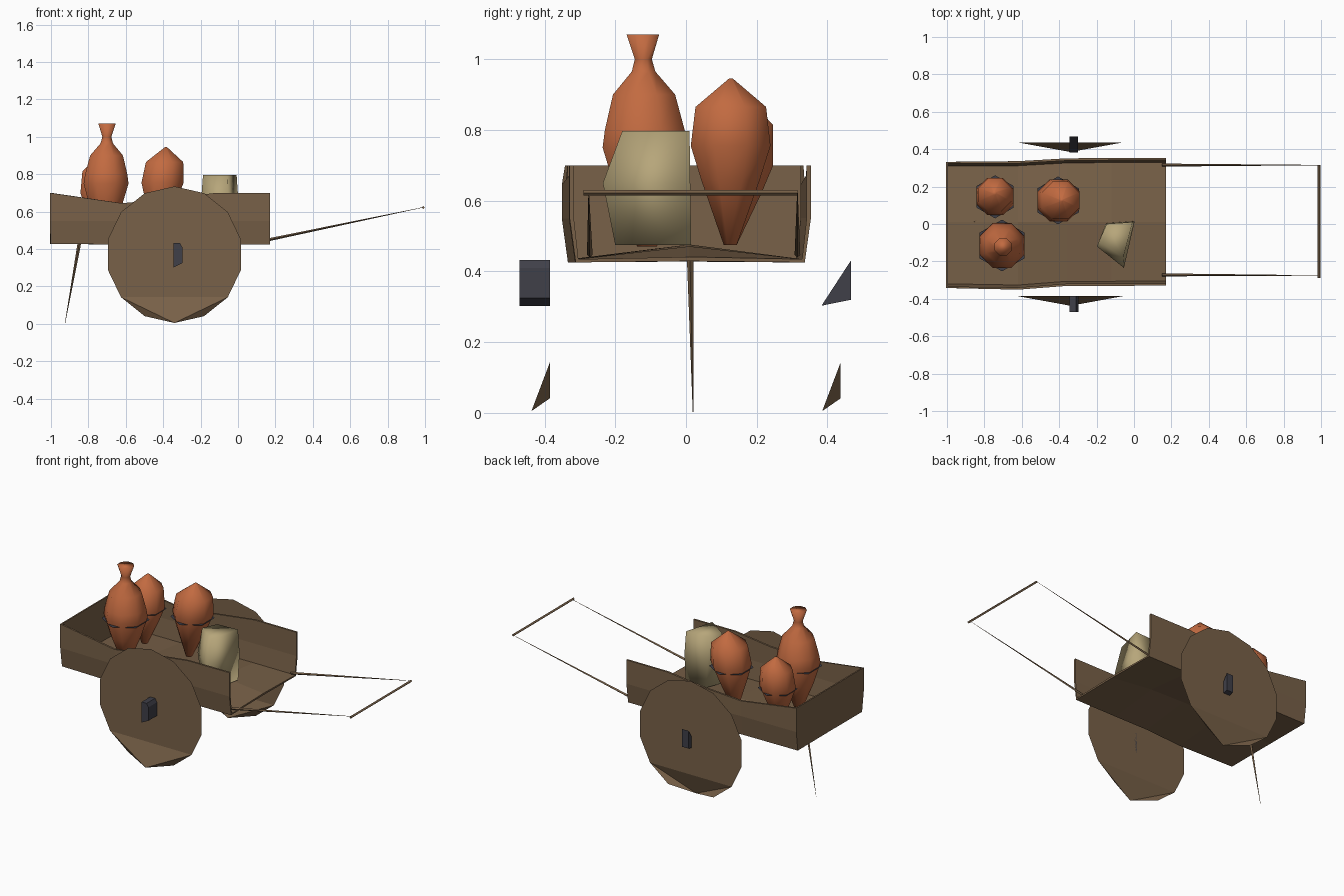
import bpy, bmesh
from math import sin, cos, pi
from mathutils import Vector

if "Cube" in bpy.data.objects:
    bpy.data.objects.remove(bpy.data.objects["Cube"])


def material(name, rgb):
    m = bpy.data.materials.new(name)
    m.use_nodes = True
    m.diffuse_color = (*rgb, 1)
    m.node_tree.nodes["Principled BSDF"].inputs["Base Color"].default_value = (*rgb, 1)
    return m


wood = material("brown wood", (0.19, 0.12, 0.065))
clay = material("orange clay", (0.54, 0.145, 0.052))
cloth = material("pale sackcloth", (0.47, 0.38, 0.195))
iron = material("dark iron", (0.05, 0.05, 0.065))


def build(name, verts, faces, mat, smooth=False, fix=True):
    bm = bmesh.new()
    vs = [bm.verts.new(v) for v in verts]
    for f in faces:
        bm.faces.new([vs[i] for i in f])
    if fix:
        bmesh.ops.recalc_face_normals(bm, faces=bm.faces)
    me = bpy.data.meshes.new(name)
    bm.to_mesh(me)
    bm.free()
    me.materials.append(mat)
    for p in me.polygons:
        p.use_smooth = smooth
    ob = bpy.data.objects.new(name, me)
    bpy.context.collection.objects.link(ob)
    return ob


def loft(name, rings, mat, smooth=False):
    """Skin a list of equal-length point rings and cap both ends."""
    n = len(rings[0])
    faces = [(a * n + i, a * n + (i + 1) % n, (a + 1) * n + (i + 1) % n, (a + 1) * n + i)
             for a in range(len(rings) - 1) for i in range(n)]
    faces += [tuple(range(n)), tuple(range((len(rings) - 1) * n, len(rings) * n))]
    return build(name, [p for r in rings for p in r], faces, mat, smooth)


def rod(name, a, b, ra, rb, mat):
    a, b = Vector(a), Vector(b)
    q = (b - a).to_track_quat("Z", "Y")
    ring = lambda c, r: [c + q @ Vector((r * cos(pi / 2 * k), r * sin(pi / 2 * k), 0)) for k in range(4)]
    loft(name, [ring(a, ra), ring(b, rb)], mat)


# Cart bed: one thin sheet, open at the handle end, low in the middle of the sides
# Each station: x, right width, left width, wall top, floor ridge
stations = [(-1, 0.338, 0.328, 0.70, 0.432), (-0.62, 0.345, 0.33, 0.645, 0.465),
            (-0.36, 0.325, 0.345, 0.67, 0.47), (-0.12, 0.325, 0.347, 0.70, 0.465),
            (0.17, 0.323, 0.347, 0.70, 0.435)]
verts, faces = [], []
for x, r, l, top, ridge in stations:
    verts += [(x, -r, top), (x, -r, 0.55), (x, 0.015 - r, 0.43), (x, 0.01, ridge),
              (x, l - 0.015, 0.43), (x, l, 0.55), (x, l, top)]
N = 7
for s in range(len(stations) - 1):
    faces += [(N * s + k, N * s + k + 1, N * s + N + k + 1, N * s + N + k) for k in range(N - 1)]
faces.append(tuple(reversed(range(N))))
bed = build("cart_bed", verts, faces, wood, fix=False)
mod = bed.modifiers.new("thickness", "SOLIDIFY")
mod.thickness = 0.012
mod.offset = 0

# Solid wheels: flat discs with the lowest rim point bent forward
SIDES, RADIUS = 14, 0.365
for y, name in ((-0.385, "front_wheel"), (0.437, "back_wheel")):
    rim = []
    for k in range(SIDES):
        a = 2 * pi * k / SIDES
        rim.append((-0.34 + RADIUS * sin(a), y - (0.052 if k == 0 else 0), 0.37 - RADIUS * cos(a)))
    last = SIDES - 1
    build(name, rim, [(0, 1, 2), (0, 2, last - 1), (0, last - 1, last), tuple(range(2, last))],
          wood, fix=False)

# Iron hub blocks
hub = [(-0.345, 0.432), (-0.31, 0.432), (-0.298, 0.41), (-0.298, 0.325), (-0.345, 0.302)]
loft("front_hub", [[(x, y, z) for x, z in hub] for y in (-0.47, -0.385)], iron)
loft("back_hub", [[(x, 0.383, 0.303), (x, 0.467, 0.432), (x, 0.467, 0.32)] for x in (-0.345, -0.3)], iron)

# Handle poles, crossbar and prop leg
rod("left_pole", (0.15, 0.315, 0.447), (0.985, 0.315, 0.622), 0.008, 0.001, wood)
rod("right_pole", (0.15, -0.272, 0.447), (0.985, -0.275, 0.622), 0.008, 0.001, wood)
rod("crossbar", (0.99, -0.29, 0.622), (0.99, 0.315, 0.622), 0.008, 0.008, wood)
rod("prop_leg", (-0.845, 0.012, 0.45), (-0.925, 0.02, 0.002), 0.01, 0.001, wood)


# Clay jars: turned profiles of (radius, height) whose axis may lean
def jar(name, base, tip, profile, band):
    base, tip = Vector(base), Vector(tip)
    span = tip.z - base.z

    def ring(r, z, n=8, turn=0.5):
        c = base.lerp(tip, (z - base.z) / span)
        return [c + Vector((r * cos(2 * pi * (k + turn) / n), r * sin(2 * pi * (k + turn) / n), 0))
                for k in range(n)]
    loft(name, [ring(r, z) for r, z in profile], clay, True)
    # Flat cord plate whose corners poke out of the belly
    build(name + "_cord", ring(*band, n=6), [tuple(range(6))], iron)


jar("tall_jar", (-0.71, -0.11, 0.47), (-0.70, -0.122, 1.07),
    [(0.03, 0.47), (0.09, 0.62), (0.13, 0.75), (0.122, 0.80), (0.095, 0.90), (0.036, 0.965),
     (0.026, 1.0), (0.05, 1.07)], (0.138, 0.725))
jar("middle_jar", (-0.43, 0.125, 0.475), (-0.385, 0.127, 0.945),
    [(0.02, 0.475), (0.09, 0.66), (0.122, 0.755), (0.108, 0.865), (0.006, 0.945)], (0.128, 0.725))
jar("small_jar", (-0.74, 0.125, 0.475), (-0.745, 0.165, 0.89),
    [(0.02, 0.475), (0.08, 0.62), (0.108, 0.70), (0.095, 0.815), (0.01, 0.89)], (0.115, 0.685))

# Slumped sack: each level has an x scale, y scale, y shift and height
outline = [(-0.15, 0.0), (0.0, 0.012), (-0.055, -0.235), (-0.195, -0.12)]
cx, cy = -0.095, -0.09
loft("sack", [[(cx + (x - cx) * s, cy + (y - cy) * t + dy, z) for x, y in outline]
              for s, t, dy, z in ((0.9, 0.87, 0.016, 0.475), (1.03, 1, 0, 0.65),
                                  (0.92, 0.77, 0.0215, 0.797))], cloth, True)
